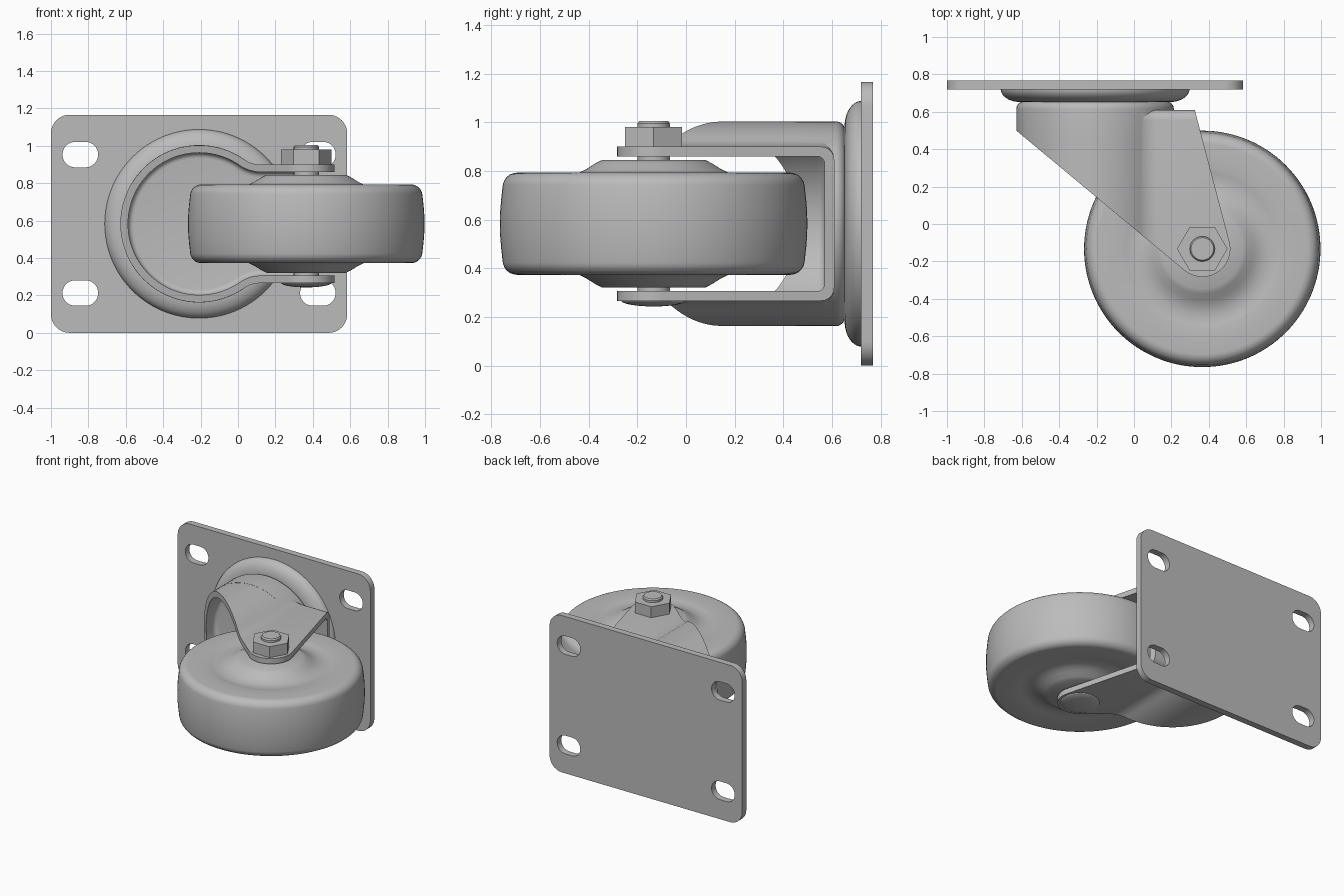
import bpy, bmesh, math
from math import sin, cos, radians, sqrt, atan2, pi

cube = bpy.data.objects.get("Cube")
if cube:
    bpy.data.objects.remove(cube, do_unlink=True)

steel = bpy.data.materials.new("grey steel")
steel.use_nodes = True
GREY = (0.5, 0.5, 0.5, 1)
steel.diffuse_color = GREY
steel.node_tree.nodes["Principled BSDF"].inputs["Base Color"].default_value = GREY

AX, AY = 0.365, -0.133     # wheel axle
SX, SZ = -0.208, 0.583     # swivel axis


def finish(name, bm):
    bmesh.ops.recalc_face_normals(bm, faces=bm.faces)
    mesh = bpy.data.meshes.new(name)
    bm.to_mesh(mesh)
    bm.free()
    mesh.materials.append(steel)
    ob = bpy.data.objects.new(name, mesh)
    bpy.context.collection.objects.link(ob)
    return ob


def smooth(ob, angle=30):
    bpy.ops.object.select_all(action='DESELECT')
    ob.select_set(True)
    bpy.context.view_layer.objects.active = ob
    bpy.ops.object.shade_smooth_by_angle(angle=radians(angle))


def place(p, h, axis):
    return (p[0], h, p[1]) if axis == 'y' else (p[0], p[1], h)


def prism(name, pts, lo, hi, axis, bevel=0.0):
    """Extrude a 2D outline along an axis, optionally rounding the far rim."""
    bm = bmesh.new()
    a = [bm.verts.new(place(p, lo, axis)) for p in pts]
    b = [bm.verts.new(place(p, hi, axis)) for p in pts]
    bm.faces.new(a)
    top = bm.faces.new(b)
    for i in range(len(pts)):
        j = (i + 1) % len(pts)
        bm.faces.new((a[i], a[j], b[j], b[i]))
    if bevel:
        bmesh.ops.recalc_face_normals(bm, faces=bm.faces)
        bmesh.ops.bevel(bm, geom=list(top.edges), offset=bevel, segments=5,
                        profile=0.5, affect='EDGES')
    return finish(name, bm)


def revolve(name, profile, centre, axis, n=96):
    """Spin (radius, height) points; end points on the axis close the shape."""
    bm = bmesh.new()
    rings = []
    for r, h in profile:
        count = 1 if r == 0 else n
        rings.append([bm.verts.new(place((centre[0] + r * cos(2 * pi * k / n),
                                          centre[1] + r * sin(2 * pi * k / n)), h, axis))
                      for k in range(count)])
    for p, q in zip(rings, rings[1:]):
        for k in range(n):
            m = (k + 1) % n
            loop = [p[k % len(p)], p[m % len(p)], q[m % len(q)], q[k % len(q)]]
            bm.faces.new(list(dict.fromkeys(loop)))
    return finish(name, bm)


def arc(cx, cy, r, a0, a1, n, ry=None):
    ry = r if ry is None else ry
    return [(cx + r * cos(radians(a0 + (a1 - a0) * i / n)),
             cy + ry * sin(radians(a0 + (a1 - a0) * i / n))) for i in range(n + 1)]


def boolean(ob, cutter, operation):
    mod = ob.modifiers.new("cut", 'BOOLEAN')
    mod.operation, mod.solver, mod.object = operation, 'EXACT', cutter
    bpy.context.view_layer.objects.active = ob
    bpy.ops.object.modifier_apply(modifier=mod.name)
    bpy.data.objects.remove(cutter, do_unlink=True)


def rounded_rect(cx, cy, hw, hh, r):
    pts = []
    for k, (sx, sy) in enumerate(((1, 1), (-1, 1), (-1, -1), (1, -1))):
        pts += arc(cx + sx * (hw - r), cy + sy * (hh - r), r, 90 * k, 90 * k + 90, 10)
    return pts


# Mounting plate with four slots
plate = prism("mounting_plate", rounded_rect(SX, SZ, 0.792, 0.583, 0.1), 0.72, 0.768, 'y')
for sx in (-1, 1):
    for sz in (-1, 1):
        slot = rounded_rect(SX + sx * 0.635, SZ + sz * 0.37, 0.095, 0.068, 0.067)
        boolean(plate, prism("slot_cutter", slot, 0.6, 0.9, 'y'), 'DIFFERENCE')
smooth(plate)

# Swivel bearing under the plate
dome = arc(0.4, 0.722, 0.105, 0, -90, 10, 0.07)
smooth(revolve("swivel_bearing", [(0, 0.722)] + dome + [(0, 0.652)], (SX, SZ), 'y'))


# Fork: a cup blending into two parallel arms
def keyhole(inset, end):
    r, h, f = 0.42 - inset, 0.317 - inset, 0.16 + inset
    dx = sqrt((r + f) ** 2 - (h + f) ** 2)
    t = math.degrees(atan2(h + f, dx))
    half = [(end, SZ + h)] + arc(SX + dx, SZ + h + f, f, 270, 180 + t, 10)
    half += arc(SX, SZ, r, t, 180, 40)[1:]
    return half + [(x, 2 * SZ - z) for x, z in reversed(half[:-1])]


fork = prism("fork", keyhole(0, 0.7), -0.5, 0.61, 'y', 0.055)
cup = [(0, 0.45), (0.421, 0.45)] + arc(0.381, 0.615, 0.04, 0, 90, 6) + [(0, 0.655)]
boolean(fork, revolve("cup", cup, (SX, SZ), 'y'), 'UNION')
boolean(fork, prism("hollow", keyhole(0.04, 0.8), -0.6, 0.57, 'y', 0.03), 'DIFFERENCE')
side = [(-0.75, 0.8), (-0.75, 0.6)] + arc(AX, AY, 0.15, 230, 374.5, 24) + [(0.275, 0.8)]
boolean(fork, prism("side_cutter", side, -0.5, 1.5, 'z'), 'INTERSECT')
smooth(fork)

# Wheel: crowned tread, shallow dished faces and conical hubs
half = [(0, 0.262), (0.213, 0.262), (0.24, 0.248), (0.275, 0.226), (0.305, 0.211),
        (0.34, 0.202), (0.38, 0.201), (0.41, 0.206), (0.43, 0.21), (0.5, 0.21)]
half += arc(0.561, 0.15, 0.06, 90, 8, 8)
half += [(0.627, 0.1), (0.631, 0.05)]
profile = half + [(0.632, 0)] + [(r, -h) for r, h in reversed(half)]
smooth(revolve("wheel", [(r, SZ + h) for r, h in profile], (AX, AY), 'z', 128))

# Axle bolt with a domed head below and a hex nut on top
smooth(revolve("axle_bolt", [(0, 0.28), (0.067, 0.28), (0.067, 0.995), (0.06, 1.005),
                             (0, 1.005)], (AX, AY), 'z', 48))
head = [(0.135 * sin(radians(a)), 0.268 - 0.025 * cos(radians(a))) for a in range(0, 91, 15)]
smooth(revolve("bolt_head", head + [(0, 0.268)], (AX, AY), 'z', 48))
prism("hex_nut", arc(AX, AY, 0.135, 0, 300, 5), 0.898, 0.981, 'z')
